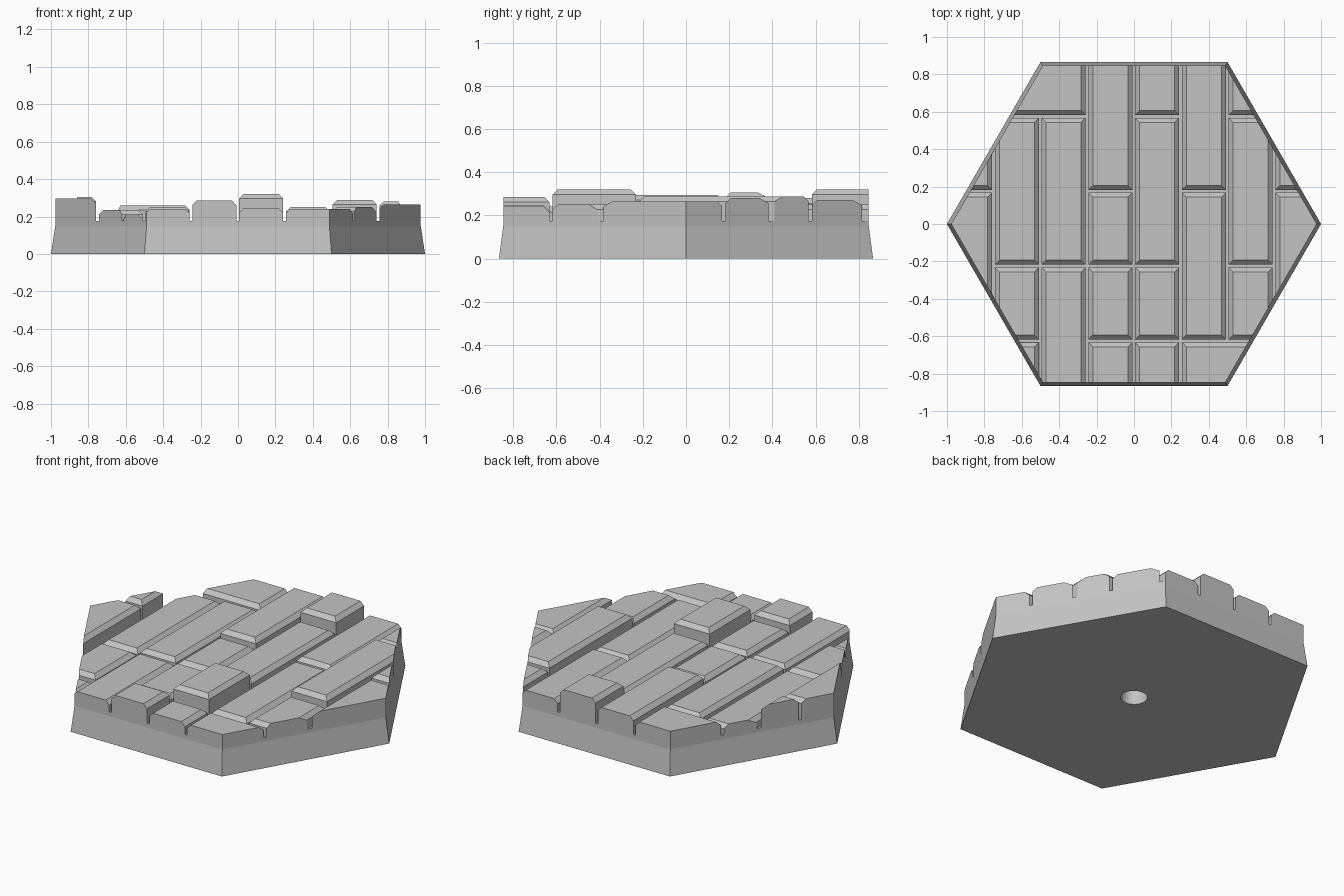
import bpy, bmesh, math
from mathutils import Vector

if "Cube" in bpy.data.objects:
    bpy.data.objects.remove(bpy.data.objects["Cube"])

RIM = 0.977                    # corner radius of the upper hexagon
APOTHEM = math.cos(math.pi / 6)
FLOOR = 0.175                  # bottom of the grooves
CHAMFER = 0.024
PITCH, GAP = 0.25, 0.015

stone = bpy.data.materials.new("stone_grey")
stone.use_nodes = True
stone.diffuse_color = (0.55, 0.55, 0.55, 1)
stone.node_tree.nodes["Principled BSDF"].inputs["Base Color"].default_value = (0.55, 0.55, 0.55, 1)


def finish(bm, name):
    bmesh.ops.recalc_face_normals(bm, faces=bm.faces)
    mesh = bpy.data.meshes.new(name)
    bm.to_mesh(mesh)
    bm.free()
    mesh.materials.append(stone)
    obj = bpy.data.objects.new(name, mesh)
    bpy.context.collection.objects.link(obj)
    return obj


def ring(bm, radius, z, hexagonal, count=24):
    verts = []
    for i in range(count):
        a = math.tau * i / count
        r = radius
        if hexagonal:
            r *= APOTHEM / math.cos(a % (math.pi / 3) - math.pi / 6)
        verts.append(bm.verts.new((r * math.cos(a), r * math.sin(a), z)))
    return verts


# Tapered hexagonal base with a round socket underneath
bm = bmesh.new()
rings = [ring(bm, 0.073, 0.1, False), ring(bm, 0.073, 0, False),
         ring(bm, 1, 0, True), ring(bm, RIM, 0.15, True), ring(bm, RIM, FLOOR, True)]
for low, high in zip(rings, rings[1:]):
    for i in range(len(low)):
        j = (i + 1) % len(low)
        bm.faces.new((low[i], low[j], high[j], high[i]))
bm.faces.new(rings[0])
bm.faces.new(rings[-1])
finish(bm, "hex_base")


def block(name, x0, x1, y0, y1, top):
    """Chamfered box, trimmed by the six sides of the hexagon."""
    bm = bmesh.new()
    bmesh.ops.create_cube(bm, size=1)
    for v in bm.verts:
        v.co = ((x0 + x1) / 2 + v.co.x * (x1 - x0),
                (y0 + y1) / 2 + v.co.y * (y1 - y0),
                top if v.co.z > 0 else FLOOR)
    edges = [e for e in bm.edges if all(v.co.z > top - 0.001 for v in e.verts)]
    bmesh.ops.bevel(bm, geom=edges, offset=CHAMFER, segments=1, affect='EDGES')
    for k in range(6):
        a = math.pi / 6 + k * math.pi / 3
        n = Vector((math.cos(a), math.sin(a), 0))
        bmesh.ops.bisect_plane(bm, geom=bm.verts[:] + bm.edges[:] + bm.faces[:],
                               plane_co=n * RIM * APOTHEM, plane_no=n, clear_outer=True)
        open_edges = [e for e in bm.edges if e.is_boundary]
        if open_edges:
            bmesh.ops.holes_fill(bm, edges=open_edges)
    finish(bm, name)


# Joint positions along y, from back to front
A, B, C, D = 0.575, 0.175, -0.225, -0.625
BACK, FRONT = 1.1, -1.1

# first column, last column, back joint, front joint, height
layout = [
    (0, 0, BACK, B, 0.305), (0, 0, B, FRONT, 0.295),
    (1, 2, BACK, A, 0.26),
    (1, 1, A, C, 0.235), (1, 1, C, D, 0.235), (1, 1, D, FRONT, 0.21),
    (2, 2, A, C, 0.25), (2, 2, C, FRONT, 0.24),
    (3, 3, BACK, B, 0.28), (3, 3, B, C, 0.25), (3, 3, C, D, 0.25), (3, 3, D, FRONT, 0.285),
    (4, 4, BACK, A, 0.32), (4, 4, A, C, 0.26), (4, 4, C, D, 0.32), (4, 4, D, FRONT, 0.245),
    (5, 5, BACK, B, 0.25), (5, 5, B, D, 0.24),
    (5, 6, D, FRONT, 0.24),
    (6, 6, BACK, A, 0.27), (6, 6, A, C, 0.288), (6, 6, C, D, 0.25),
    (7, 7, BACK, B, 0.28), (7, 7, B, FRONT, 0.265),
]

# Raised plank-like paving blocks
for n, (first, last, back, front, top) in enumerate(layout):
    x0 = -1 + first * PITCH + 0.006 if first else -1.2
    x1 = -1 + (last + 1) * PITCH + 0.006 - GAP if last < 7 else 1.2
    block(f"paving_block_{n + 1}", x0, x1, front + GAP / 2, back - GAP / 2, top)
